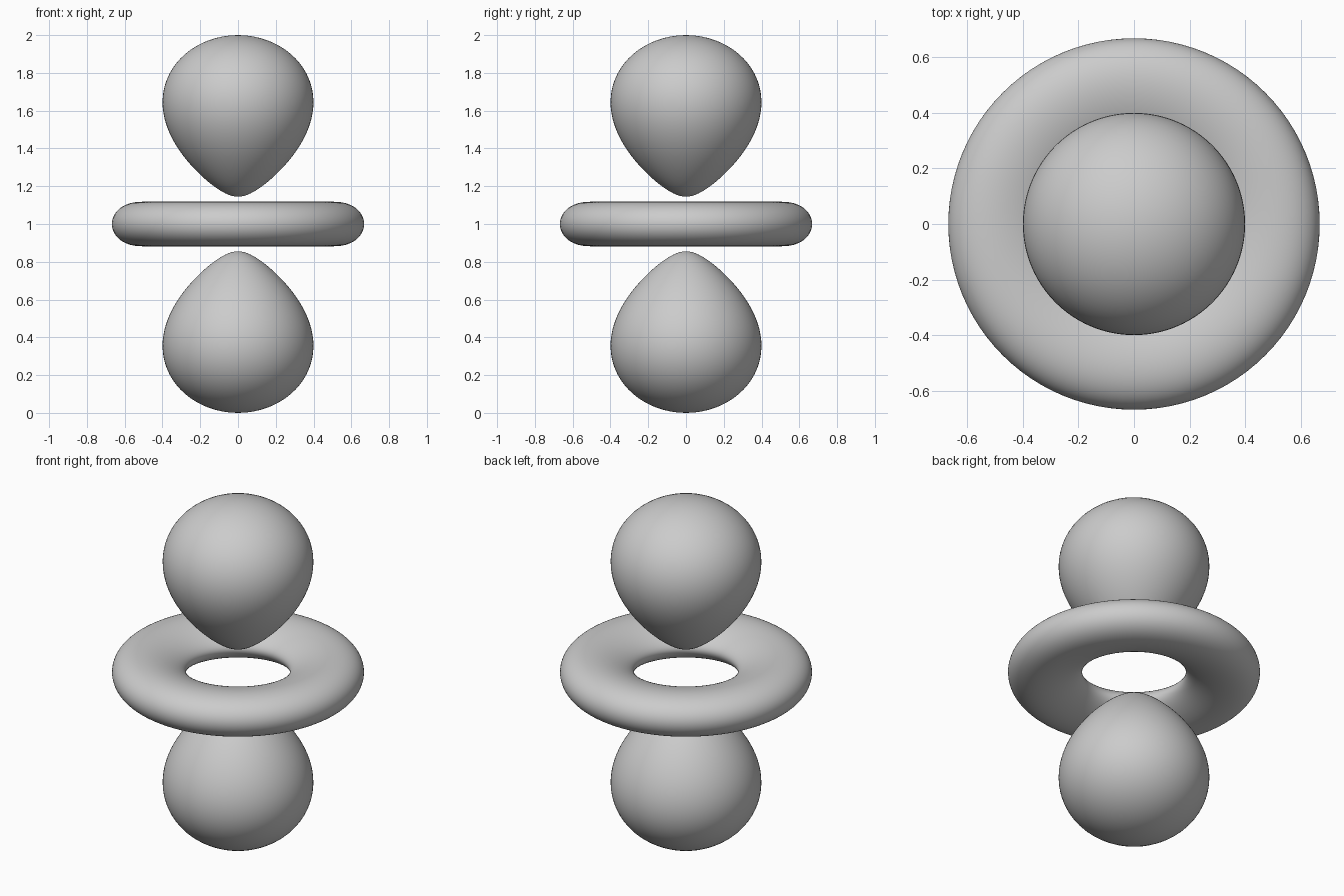
import bpy, bmesh, math

cube = bpy.data.objects.get("Cube")
if cube:
    bpy.data.objects.remove(cube, do_unlink=True)

SEGMENTS = 96
STEPS = 48
CENTRE = 1.0
TIP, TOP = 0.145, 1.0      # near and far ends of a lobe, from the centre

# Radial falloff and surface level that put both lobe ends on the axis
FALLOFF = 2 * math.log(TOP / TIP) / (TOP - TIP)
LEVEL = 2 * math.exp(-FALLOFF)


def strength(d):
    return d * d * math.exp(-FALLOFF * d)


def crossing(low, high):
    """Distance in the equator plane where the strength meets the level."""
    rising = strength(high) > strength(low)
    for _ in range(50):
        mid = (low + high) / 2
        if (strength(mid) < LEVEL) == rising:
            low = mid
        else:
            high = mid
    return low


def profile(near, far, sign):
    """Points (radius, height) along the surface from near to far."""
    points = []
    for i in range(STEPS + 1):
        d = (near + far) / 2 - (far - near) / 2 * math.cos(math.pi * i / STEPS)
        cos2 = (1 + sign * LEVEL / strength(d)) / 3
        cos2 = min(1.0, max(0.0, cos2))
        points.append((d * math.sqrt(1 - cos2), d * math.sqrt(cos2)))
    return points


def lathe(name, points, material, closed=False):
    bm = bmesh.new()
    verts = [bm.verts.new((r, 0, CENTRE + z)) for r, z in points]
    edges = [bm.edges.new(pair) for pair in zip(verts, verts[1:])]
    if closed:
        edges.append(bm.edges.new((verts[-1], verts[0])))
    bmesh.ops.spin(bm, geom=verts + edges, cent=(0, 0, 0), axis=(0, 0, 1),
                   angle=math.tau, steps=SEGMENTS)
    bmesh.ops.remove_doubles(bm, verts=bm.verts[:], dist=0.0001)
    bmesh.ops.recalc_face_normals(bm, faces=bm.faces[:])
    for face in bm.faces:
        face.smooth = True
    mesh = bpy.data.meshes.new(name)
    bm.to_mesh(mesh)
    bm.free()
    mesh.materials.append(material)
    obj = bpy.data.objects.new(name, mesh)
    bpy.context.collection.objects.link(obj)
    return obj


grey = bpy.data.materials.new("neutral grey")
grey.use_nodes = True
colour = (0.6, 0.6, 0.6, 1)
grey.diffuse_color = colour
grey.node_tree.nodes["Principled BSDF"].inputs["Base Color"].default_value = colour

# Two teardrop lobes, mirrored about the centre plane
lobe = profile(TIP, TOP, 1)
lathe("upper_lobe", lobe, grey)
lathe("lower_lobe", [(r, -z) for r, z in lobe], grey)

# Flattened ring around the middle
peak = 2 / FALLOFF
upper = profile(crossing(0.1, peak), crossing(peak, 1.0), -1)
lower = [(r, -z) for r, z in reversed(upper[1:-1])]
lathe("middle_ring", upper + lower, grey, closed=True)
